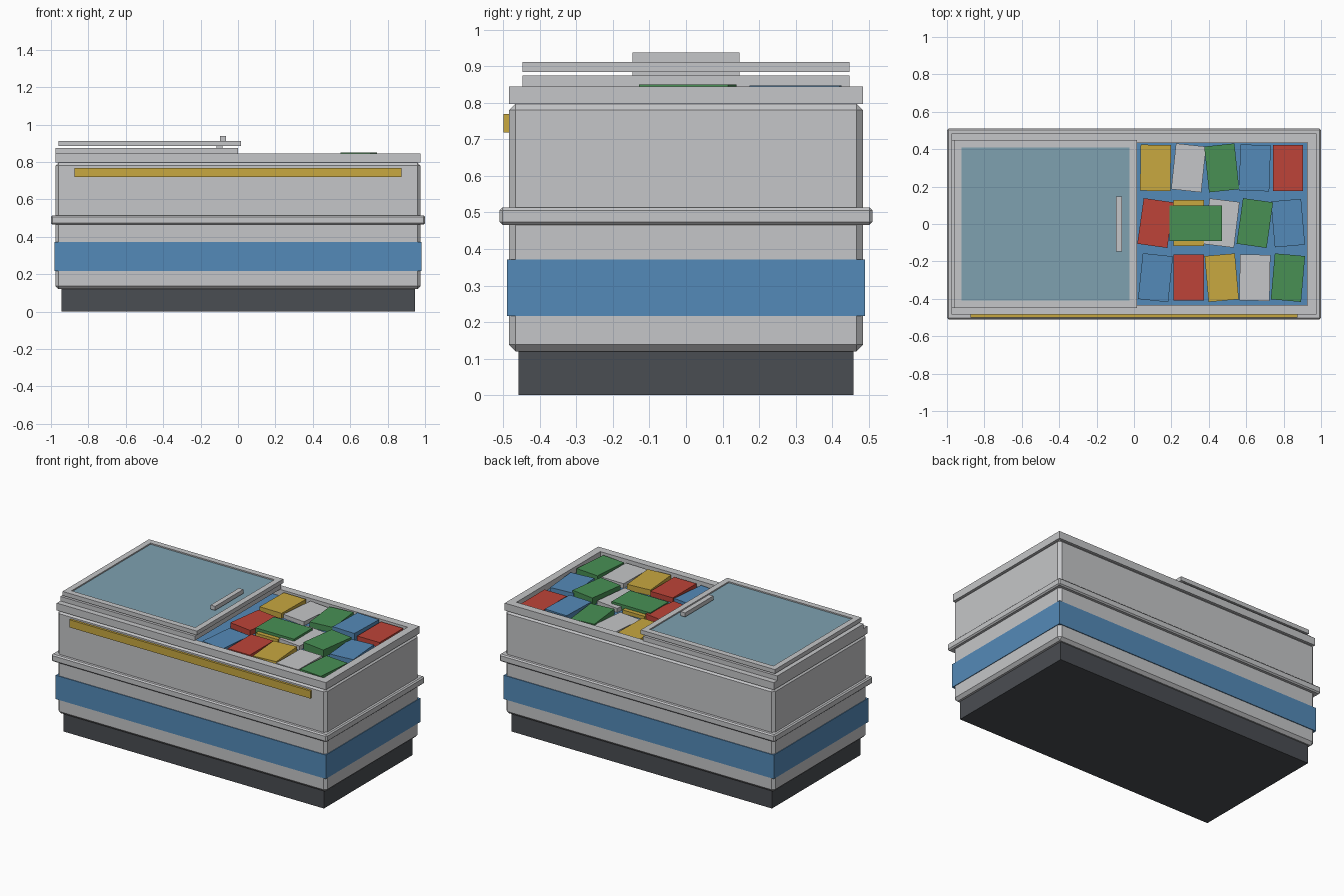
import bpy
import bmesh
from math import radians
from mathutils import Matrix

cube = bpy.data.objects.get("Cube")
if cube:
    bpy.data.objects.remove(cube, do_unlink=True)


def material(name, *srgb):
    """Flat material from 0-255 display values."""
    col = [((c / 255 + 0.055) / 1.055) ** 2.4 for c in srgb] + [1.0]
    m = bpy.data.materials.new(name)
    m.use_nodes = True
    m.diffuse_color = col
    m.node_tree.nodes["Principled BSDF"].inputs["Base Color"].default_value = col
    return m


GREY = material("light grey", 197, 198, 200)
DARK = material("dark grey", 74, 77, 82)
BLUE = material("blue", 84, 138, 184)
YELLOW = material("yellow", 200, 168, 64)
RED = material("red", 190, 68, 56)
GREEN = material("green", 72, 144, 84)
GLASS = material("glass teal", 126, 161, 176)


def finish(name, bm, mat):
    mesh = bpy.data.meshes.new(name)
    bm.normal_update()
    bm.to_mesh(mesh)
    bm.free()
    mesh.materials.append(mat)
    obj = bpy.data.objects.new(name, mesh)
    bpy.context.collection.objects.link(obj)
    return obj


def box(name, mat, x, y, z, bevel=0, turn=0):
    """Box from (min, max) ranges, turned about its own upright axis."""
    bm = bmesh.new()
    size = [r[1] - r[0] for r in (x, y, z)]
    bmesh.ops.create_cube(bm, size=1, matrix=Matrix.Diagonal((*size, 1)))
    if bevel:
        bmesh.ops.bevel(bm, geom=bm.edges[:], offset=bevel, segments=1,
                        profile=0.5, affect='EDGES')
    obj = finish(name, bm, mat)
    obj.location = [sum(r) / 2 for r in (x, y, z)]
    obj.rotation_euler.z = radians(turn)
    return obj


def frame(name, mat, x, y, z, wide):
    """Rectangular frame with an open middle."""
    bm = bmesh.new()
    rings = []
    for inset, level in ((0, z[0]), (0, z[1]), (wide, z[1]), (wide, z[0])):
        x0, x1, y0, y1 = x[0] + inset, x[1] - inset, y[0] + inset, y[1] - inset
        rings.append([bm.verts.new((px, py, level)) for px, py in
                      ((x0, y0), (x1, y0), (x1, y1), (x0, y1))])
    for a, b in zip(rings, rings[1:] + rings[:1]):
        for i in range(4):
            j = (i + 1) % 4
            bm.faces.new((a[i], a[j], b[j], b[i]))
    return finish(name, bm, mat)


def both(v):
    return (-v, v)


# Cabinet
box("plinth", DARK, both(0.945), both(0.458), (0, 0.125))
box("cabinet_body", GREY, both(0.977), both(0.485), (0.12, 0.798), bevel=0.018)
box("blue_band", BLUE, both(0.981), both(0.49), (0.216, 0.372))
box("bumper_rail", GREY, both(1.0), both(0.51), (0.466, 0.514), bevel=0.008)
box("front_strip", YELLOW, both(0.875), (-0.5, -0.483), (0.719, 0.769))
frame("top_rim", GREY, both(0.977), both(0.485), (0.797, 0.845), 0.05)
box("contents_floor", BLUE, both(0.926), both(0.434), (0.79, 0.803))

# Two sliding lids, both pushed to the same end
for name, x, z, hx in (("lower_lid", (-0.977, 0.0), (0.845, 0.875), -0.1),
                       ("upper_lid", (-0.96, 0.015), (0.885, 0.912), -0.08)):
    frame(name + "_frame", GREY, x, both(0.448), z, 0.038)
    box(name + "_glass", GLASS, (x[0] + 0.036, x[1] - 0.036), both(0.412),
        (z[0] + 0.008, z[1] - 0.008))
    box(name + "_handle", GREY, (hx - 0.016, hx + 0.016), both(0.146),
        (z[1] - 0.001, z[1] + 0.026))

# Packages: colour, turn in degrees, top height for each row from the back
rows = (
    (0.3, ((YELLOW, -1, 0.838), (GREY, -6, 0.83), (GREEN, 6, 0.84),
           (BLUE, -2, 0.848), (RED, 0, 0.836))),
    (0.005, ((RED, -8, 0.838), (YELLOW, 0, 0.826), (GREY, -7, 0.83),
             (GREEN, -8, 0.851), (BLUE, 5, 0.836))),
    (-0.287, ((BLUE, -6, 0.83), (RED, 0, 0.836), (YELLOW, 5, 0.84),
              (GREY, -1, 0.834), (GREEN, -5, 0.838))),
)
for r, (y, packs) in enumerate(rows):
    for c, (mat, turn, top) in enumerate(packs):
        x = 0.115 + c * 0.177
        box(f"package_{r + 1}_{c + 1}", mat, (x - 0.081, x + 0.081),
            (y - 0.123, y + 0.123), (0.8, top), turn=turn)
box("loose_package", GREEN, (0.19, 0.47), (-0.09, 0.1), (0.81, 0.844))
